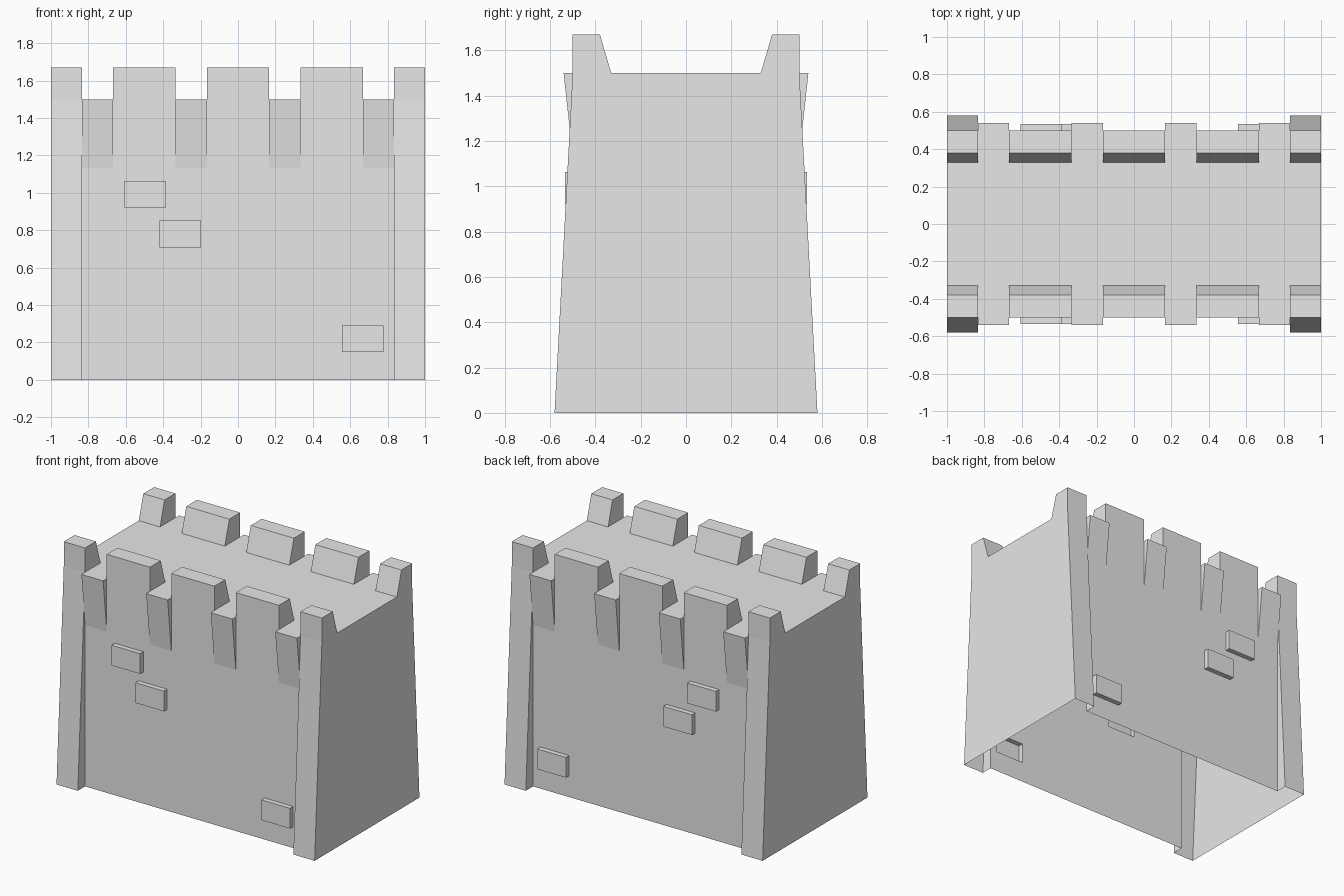
import bpy
import bmesh

cube = bpy.data.objects.get("Cube")
if cube:
    bpy.data.objects.remove(cube, do_unlink=True)

stone = bpy.data.materials.new("grey_stone")
stone.use_nodes = True
stone.diffuse_color = (0.8, 0.8, 0.8, 1)
stone.node_tree.nodes["Principled BSDF"].inputs["Base Color"].default_value = (0.8, 0.8, 0.8, 1)

FLOOR, TOP = 1.5, 1.67
parts = bpy.data.collections.new("wall_parts")
bpy.context.scene.collection.children.link(parts)


def prism(name, profile, x0, x1, collection=parts):
    """Extrude a (y, z) outline along x into a closed solid."""
    bm = bmesh.new()
    face = bm.faces.new([bm.verts.new((x0, y, z)) for y, z in profile])
    ext = bmesh.ops.extrude_face_region(bm, geom=[face])
    moved = [v for v in ext["geom"] if isinstance(v, bmesh.types.BMVert)]
    bmesh.ops.translate(bm, verts=moved, vec=(x1 - x0, 0, 0))
    bmesh.ops.recalc_face_normals(bm, faces=bm.faces)
    mesh = bpy.data.meshes.new(name)
    bm.to_mesh(mesh)
    bm.free()
    mesh.materials.append(stone)
    obj = bpy.data.objects.new(name, mesh)
    collection.objects.link(obj)
    return obj


def both_sides(name, profile, x0, x1):
    for side, sign in (("back", 1), ("front", -1)):
        prism(f"{side}_{name}", [(sign * y, z) for y, z in profile], x0, x1)


# Main block, reaching into the end buttresses
wall = prism("castle_wall", [(-0.5, 0), (0.5, 0), (0.5, FLOOR), (-0.5, FLOOR)],
             -0.9, 0.9, bpy.context.scene.collection)

# Battered end buttresses, with their corner merlons
half = [(0.58, 0), (0.5, FLOOR), (0.5, TOP), (0.38, TOP), (0.33, FLOOR)]
buttress = half + [(-y, z) for y, z in reversed(half)]
prism("left_buttress", buttress, 0.835, 1)
prism("right_buttress", buttress, -1, -0.835)

# Merlons with sloping inner faces
for x in (-0.5, 0, 0.5):
    both_sides("merlon", [(0.5, 1.4), (0.5, TOP), (0.38, TOP), (0.33, FLOOR), (0.33, 1.4)],
               x - 0.167, x + 0.167)

# Flared sills in the gaps between merlons
for x0, x1 in ((-0.835, -0.667), (-0.333, -0.167), (0.167, 0.333), (0.667, 0.835)):
    both_sides("sill", [(0.4, 1.13), (0.5, 1.13), (0.54, FLOOR), (0.4, FLOOR)], x0, x1)

# Raised bricks
for x, z in ((-0.495, 0.993), (-0.31, 0.78), (0.667, 0.22)):
    both_sides("brick", [(0.45, z - 0.071), (0.535, z - 0.071), (0.535, z + 0.071), (0.45, z + 0.071)],
               x - 0.111, x + 0.111)

# Fuse everything into one skin
union = wall.modifiers.new("fuse_parts", "BOOLEAN")
union.operation = "UNION"
union.solver = "EXACT"
union.operand_type = "COLLECTION"
union.collection = parts
bpy.context.view_layer.update()
fused = bpy.data.meshes.new_from_object(wall.evaluated_get(bpy.context.evaluated_depsgraph_get()))
wall.modifiers.clear()
wall.data = fused
for obj in list(parts.objects):
    bpy.data.objects.remove(obj, do_unlink=True)
bpy.data.collections.remove(parts)

# Open the underside so the wall is a hollow shell
bm = bmesh.new()
bm.from_mesh(fused)
bmesh.ops.remove_doubles(bm, verts=bm.verts, dist=0.0001)
bmesh.ops.delete(bm, geom=[f for f in bm.faces if f.calc_center_median().z < 0.001], context="FACES")
bmesh.ops.dissolve_limit(bm, angle_limit=0.005, verts=bm.verts, edges=bm.edges)
for face in bm.faces:
    face.material_index = 0
    face.smooth = False
bm.to_mesh(fused)
bm.free()
fused.materials.clear()
fused.materials.append(stone)
